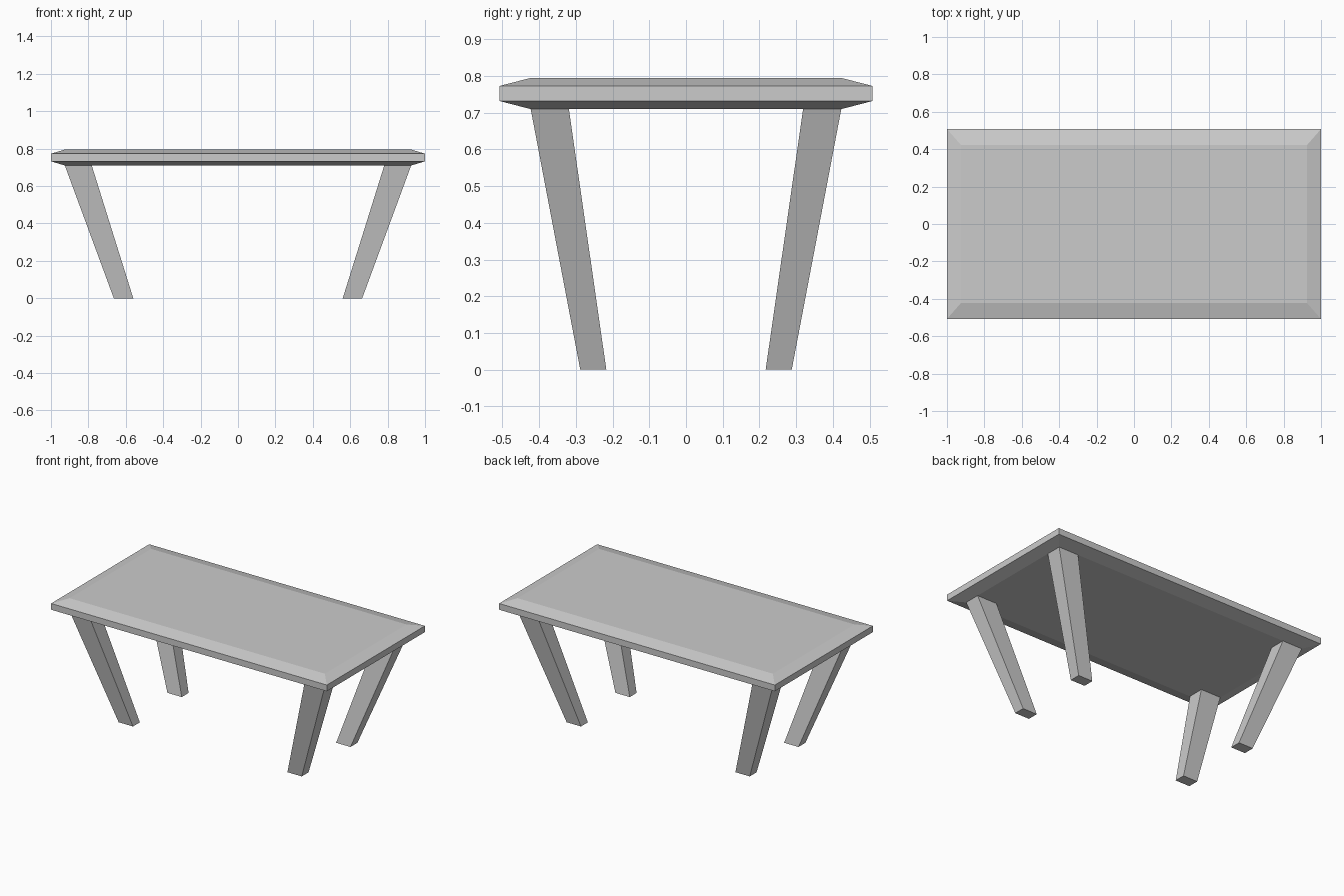
import bpy
import bmesh

cube = bpy.data.objects.get("Cube")
if cube:
    bpy.data.objects.remove(cube, do_unlink=True)

# Single plain grey for the whole table
grey = bpy.data.materials.new("plain_grey")
colour = (0.6, 0.6, 0.6, 1.0)
grey.use_nodes = True
grey.diffuse_color = colour
grey.node_tree.nodes["Principled BSDF"].inputs["Base Color"].default_value = colour


def loft(name, rings):
    """Flat-shaded solid through rectangles (x0, x1, y0, y1, z), bottom to top."""
    bm = bmesh.new()
    loops = [[bm.verts.new(p) for p in ((x0, y0, z), (x1, y0, z), (x1, y1, z), (x0, y1, z))]
             for x0, x1, y0, y1, z in rings]
    bm.faces.new(loops[0][::-1])
    bm.faces.new(loops[-1])
    for low, high in zip(loops, loops[1:]):
        for i in range(4):
            j = (i + 1) % 4
            bm.faces.new((low[i], low[j], high[j], high[i]))
    bmesh.ops.recalc_face_normals(bm, faces=bm.faces)
    mesh = bpy.data.meshes.new(name)
    bm.to_mesh(mesh)
    bm.free()
    mesh.materials.append(grey)
    obj = bpy.data.objects.new(name, mesh)
    bpy.context.collection.objects.link(obj)
    return obj


# Tabletop slab, chamfered above and below
inner = (-0.926, 0.926, -0.423, 0.423)
outer = (-1.0, 1.0, -0.508, 0.508)
loft("tabletop", [(*inner, 0.71), (*outer, 0.732), (*outer, 0.773), (*inner, 0.795)])

# Tapered legs slanting inwards towards the floor
foot = (0.56, 0.664, 0.217, 0.288)
head = (0.782, 0.926, 0.319, 0.423)


def corner(rect, sx, sy, z):
    xs = sorted(sx * v for v in rect[:2])
    ys = sorted(sy * v for v in rect[2:])
    return (*xs, *ys, z)


for side, sx in (("left", 1), ("right", -1)):
    for end, sy in (("front", -1), ("back", 1)):
        loft(f"{end}_{side}_leg", [corner(foot, sx, sy, 0), corner(head, sx, sy, 0.71)])
